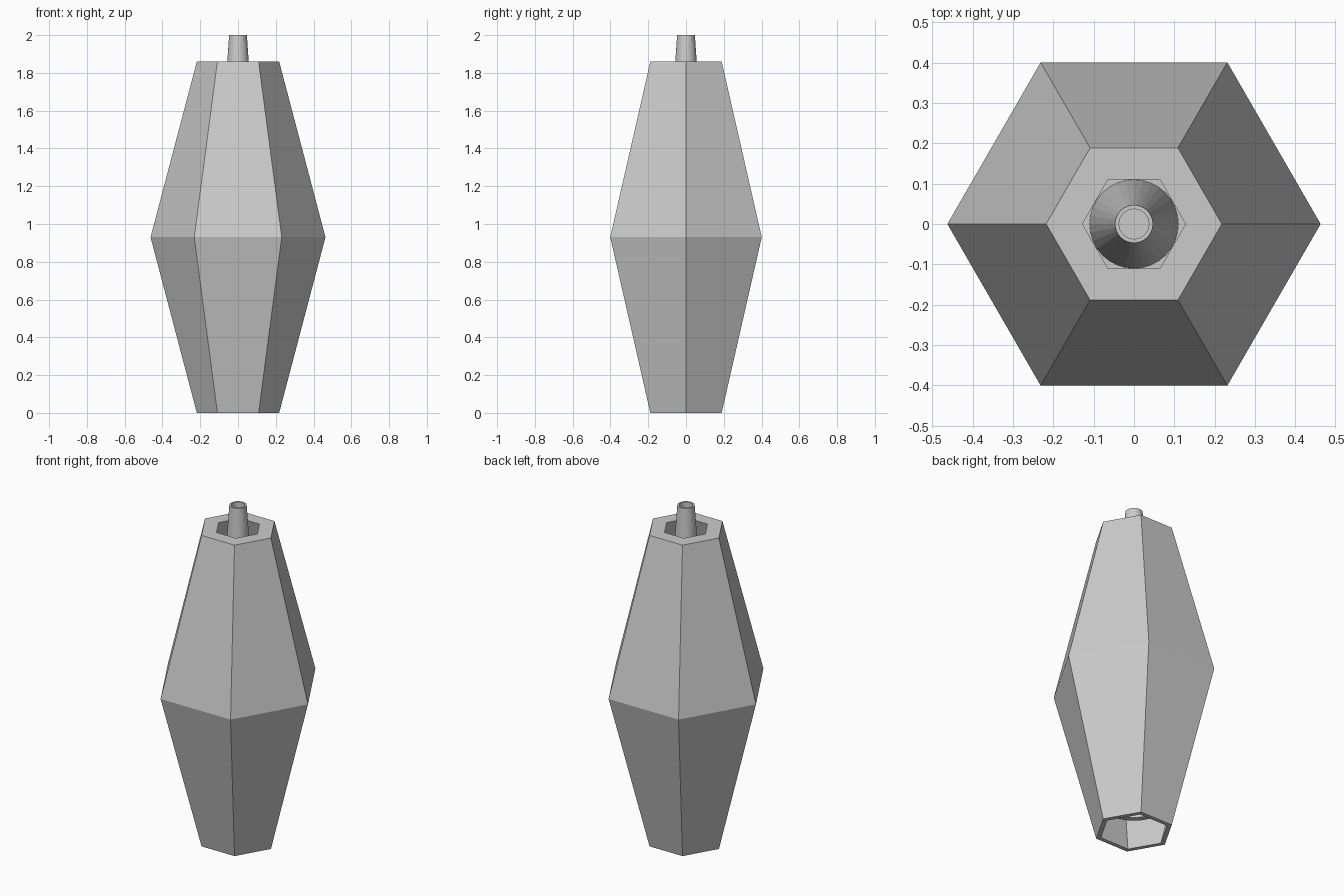
import bpy, bmesh
from math import cos, sin, pi

if "Cube" in bpy.data.objects:
    bpy.data.objects.remove(bpy.data.objects["Cube"])


def revolve(name, profile, sides, closed):
    """Spin a (radius, z) profile around z; radius 0 makes a pole."""
    bm = bmesh.new()
    rings = []
    for r, z in profile:
        if r == 0:
            rings.append([bm.verts.new((0, 0, z))] * sides)
        else:
            rings.append([bm.verts.new((r * cos(2 * pi * i / sides),
                                        r * sin(2 * pi * i / sides), z))
                          for i in range(sides)])
    pairs = list(zip(rings, rings[1:]))
    if closed:
        pairs.append((rings[-1], rings[0]))
    for a, b in pairs:
        for i in range(sides):
            j = (i + 1) % sides
            quad = list(dict.fromkeys((a[i], a[j], b[j], b[i])))
            bm.faces.new(quad)
    bmesh.ops.recalc_face_normals(bm, faces=bm.faces)
    mesh = bpy.data.meshes.new(name)
    bm.to_mesh(mesh)
    bm.free()
    obj = bpy.data.objects.new(name, mesh)
    bpy.context.collection.objects.link(obj)
    return obj


# Six-sided double-tapered shade, open at both ends
revolve("shade", [(0.218, 0), (0.463, 0.93), (0.218, 1.86),
                  (0.128, 1.86), (0.43, 0.93), (0.19, 0)], 6, True)

# Tapered neck with a blind hole in its top end
revolve("neck", [(0, 1.08), (0.11, 1.08), (0.047, 2.0),
                 (0.037, 2.0), (0.037, 1.9), (0, 1.9)], 32, False)

# Inner round sleeve below the neck, open at the bottom
revolve("inner_sleeve", [(0, 1.08), (0.175, 1.08), (0.175, 0.17),
                         (0.14, 0.17), (0.14, 1.04), (0, 1.04)], 32, False)
